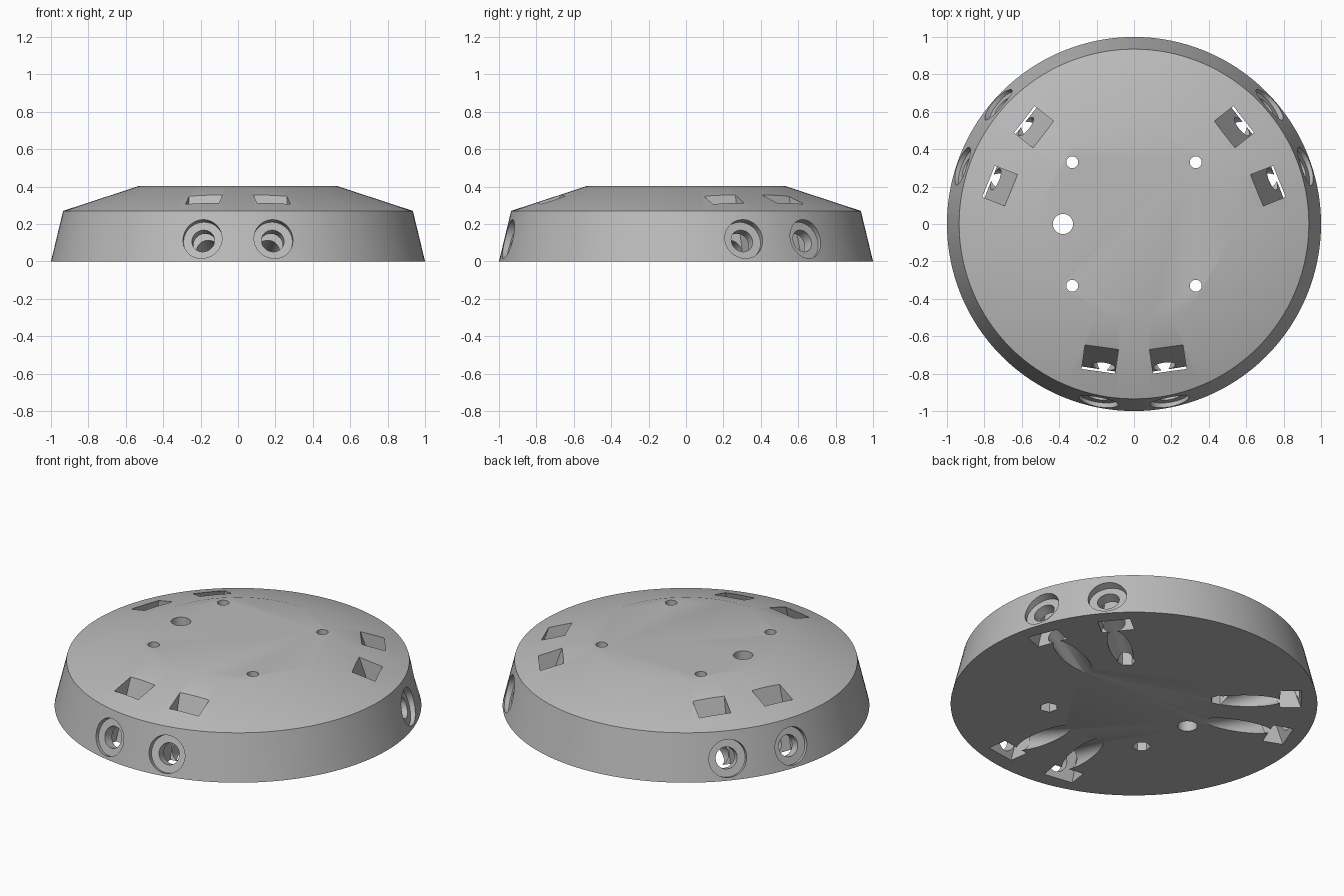
import bpy, bmesh, math
from mathutils import Matrix, Vector

cube = bpy.data.objects.get("Cube")
if cube:
    bpy.data.objects.remove(cube, do_unlink=True)

SIDES = 128
PITCH, SPLAY = math.radians(18.5), math.radians(8.5)

grey = bpy.data.materials.new("plain grey")
grey.use_nodes = True
colour = (0.5, 0.5, 0.5, 1)
grey.diffuse_color = colour
grey.node_tree.nodes["Principled BSDF"].inputs["Base Color"].default_value = colour


def add_object(name, bm):
    bmesh.ops.recalc_face_normals(bm, faces=bm.faces)
    mesh = bpy.data.meshes.new(name)
    bm.to_mesh(mesh)
    bm.free()
    mesh.materials.append(grey)
    obj = bpy.data.objects.new(name, mesh)
    bpy.context.collection.objects.link(obj)
    return obj


# Solid body: tapered wall, sloping shoulder and flat top
bm = bmesh.new()
profile = [(0, 0), (1, 0), (0.935, 0.27), (0.53, 0.403), (0, 0.403)]
verts = [bm.verts.new((r, 0, z)) for r, z in profile]
edges = [bm.edges.new(pair) for pair in zip(verts, verts[1:])]
bmesh.ops.spin(bm, geom=verts + edges, cent=(0, 0, 0), axis=(0, 0, 1),
               angle=math.tau, steps=SIDES)
bmesh.ops.remove_doubles(bm, verts=bm.verts, dist=0.0001)
# Merge the flat fans into single caps
flat = [f for f in bm.faces if abs(f.normal.z) > 0.999]
bmesh.ops.dissolve_faces(bm, faces=[f for f in flat if f.calc_center_median().z > 0.2])
flat = [f for f in bm.faces if f.calc_center_median().z < 0.001]
bmesh.ops.dissolve_faces(bm, faces=flat)
body = add_object("base_disc", bm)


def cut(name, bm):
    cutter = add_object(name, bm)
    cutter.hide_render = True
    mod = body.modifiers.new(name, 'BOOLEAN')
    mod.operation, mod.solver, mod.object = 'DIFFERENCE', 'EXACT', cutter
    bpy.context.view_layer.objects.active = body
    bpy.ops.object.modifier_apply(modifier=name)
    bpy.data.objects.remove(cutter, do_unlink=True)


def cut_rod(name, frame, radius, start, end, sides=48):
    """Round or polygonal hole along the frame's z axis."""
    bm = bmesh.new()
    place = frame @ Matrix.Translation((0, 0, (start + end) / 2))
    bmesh.ops.create_cone(bm, cap_ends=True, segments=sides, radius1=radius,
                          radius2=radius, depth=end - start, matrix=place)
    cut(name, bm)


def cut_box(name, frame, centre, size):
    bm = bmesh.new()
    place = frame @ Matrix.Translation(centre) @ Matrix.Diagonal((*size, 1))
    bmesh.ops.create_cube(bm, size=1, matrix=place)
    cut(name, bm)


# Three pairs of slanted bolt holes, each with a counterbore and a nut slot
for turn in range(3):
    spin = Matrix.Rotation(turn * math.tau / 3, 4, 'Z')
    for side in (-1, 1):
        out = Vector((side * math.sin(SPLAY), -math.cos(SPLAY), 0))
        axis = out * math.cos(PITCH) + Vector((0, 0, math.sin(PITCH)))
        across = Vector((0, 0, 1)).cross(out)
        rise = axis.cross(across)
        frame = Matrix((across, rise, axis)).transposed().to_4x4()
        frame.translation = (side * 0.193, -0.967, 0.125)
        frame = spin @ frame
        cut_rod("bolt_hole", frame, 0.061, -1.0, 0.2)
        cut_rod("counterbore", frame, 0.106, -0.05, 0.2)
        cut_box("nut_slot", frame, (side * 0.025, 0, -0.165), (0.18, 1, 0.11))

# Four upright screw holes with hexagonal nut recesses underneath
for quarter in range(4):
    angle = math.pi / 4 + quarter * math.pi / 2
    spot = Matrix.Rotation(angle, 4, 'Z') @ Matrix.Translation((0.467, 0, 0))
    cut_rod("screw_hole", spot, 0.032, -0.1, 0.6, 32)
    hexagon = spot @ Matrix.Rotation(math.pi / 2, 4, 'Z') @ Matrix.Rotation(math.pi / 6, 4, 'Z')
    cut_rod("nut_recess", hexagon, 0.05, -0.1, 0.2, 6)

# Cable hole
cut_rod("cable_hole", Matrix.Translation((-0.38, 0, 0)), 0.054, -0.1, 0.6)

# Smooth shading with sharp rims
bpy.ops.object.select_all(action='DESELECT')
body.select_set(True)
bpy.context.view_layer.objects.active = body
bpy.ops.object.shade_smooth_by_angle(angle=math.radians(30))
